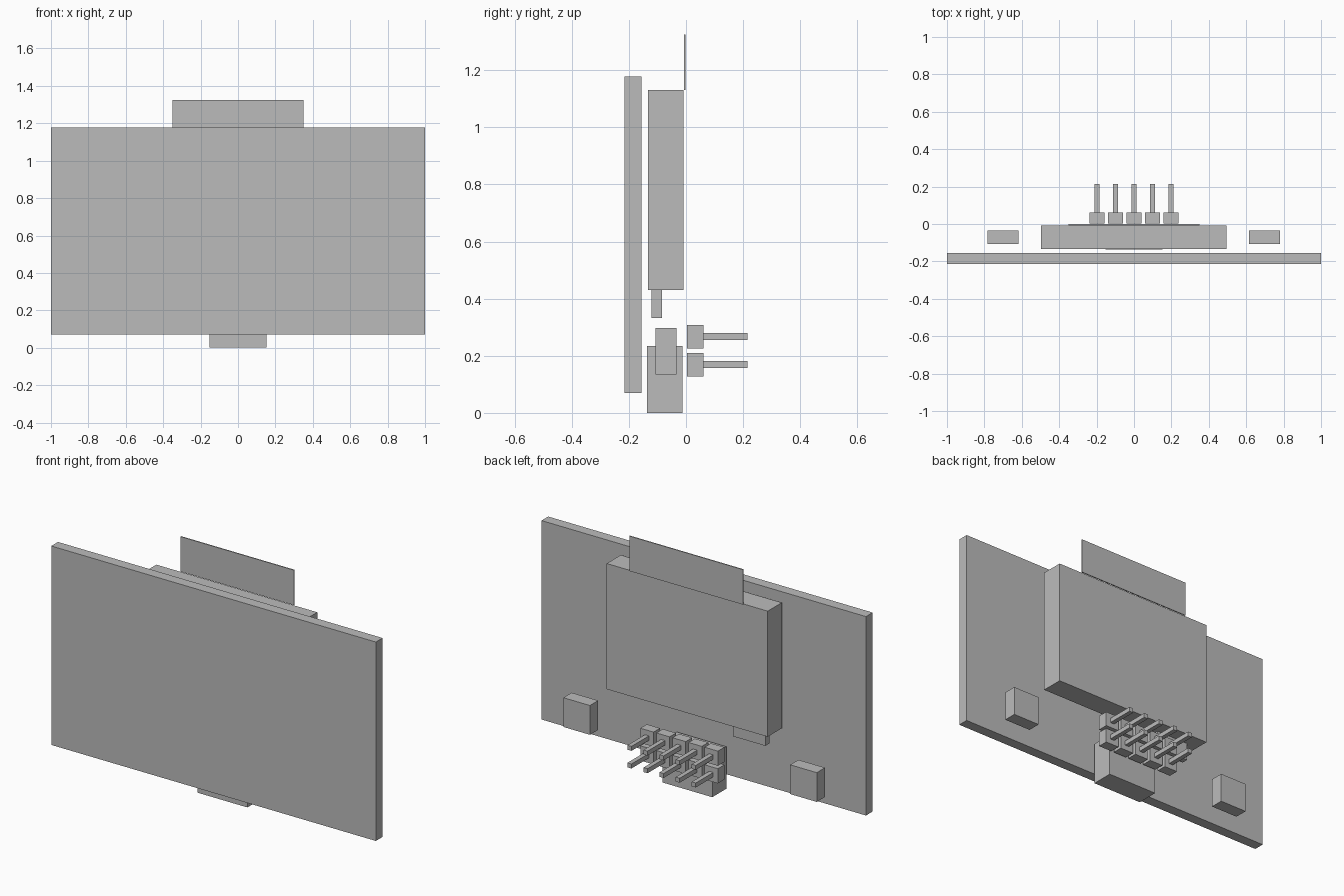
import bpy
import bmesh

cube = bpy.data.objects.get("Cube")
if cube:
    bpy.data.objects.remove(cube, do_unlink=True)

# Single flat material
grey = bpy.data.materials.new("light grey")
grey.use_nodes = True
GREY = (0.5, 0.5, 0.5, 1.0)
grey.diffuse_color = GREY
grey.node_tree.nodes["Principled BSDF"].inputs["Base Color"].default_value = GREY


def box(name, x, y, z):
    """Add a box spanning the given (min, max) ranges."""
    mesh = bpy.data.meshes.new(name)
    bm = bmesh.new()
    bmesh.ops.create_cube(bm, size=1)
    spans = (x, y, z)
    for v in bm.verts:
        v.co = [(a + b) / 2 + c * (b - a) for c, (a, b) in zip(v.co, spans)]
    bm.to_mesh(mesh)
    bm.free()
    mesh.materials.append(grey)
    obj = bpy.data.objects.new(name, mesh)
    bpy.context.collection.objects.link(obj)
    return obj


# Front panel and the module behind it
box("front_panel", (-1, 1), (-0.215, -0.156), (0.07, 1.178))
box("rear_module", (-0.497, 0.495), (-0.133, -0.009), (0.43, 1.13))
box("thin_top_sheet", (-0.35, 0.35), (-0.007, -0.001), (1.13, 1.325))
box("module_tab", (-0.43, -0.23), (-0.121, -0.084), (0.333, 0.43))

# Bottom connector and the two side blocks
box("bottom_connector", (-0.153, 0.153), (-0.136, -0.013), (0, 0.235))
for side, cx in (("right", -0.7), ("left", 0.698)):
    box(side + "_side_block", (cx - 0.082, cx + 0.082), (-0.107, -0.034), (0.134, 0.297))

# Two rows of five header pins, each in its own housing
for row, cz in (("lower", 0.169), ("upper", 0.267)):
    for i in range(5):
        cx = (i - 2) * 0.099
        box(f"{row}_pin_housing_{i + 1}", (cx - 0.041, cx + 0.041), (0.004, 0.061), (cz - 0.041, cz + 0.041))
        box(f"{row}_pin_{i + 1}", (cx - 0.0125, cx + 0.0125), (0.061, 0.215), (cz - 0.0125, cz + 0.0125))
